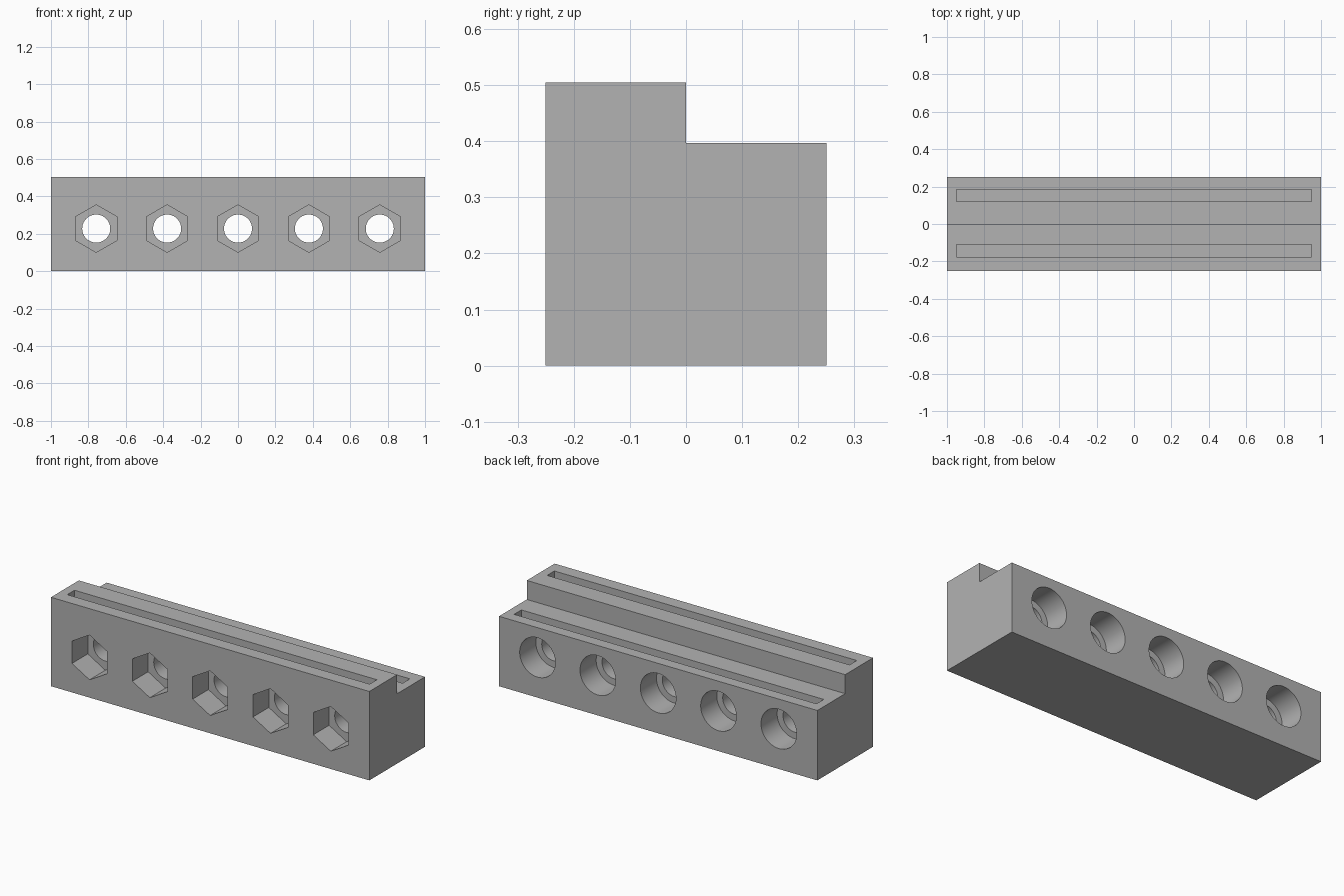
import bpy
import bmesh
from math import sin, cos, pi, radians
from mathutils import Vector

if "Cube" in bpy.data.objects:
    bpy.data.objects.remove(bpy.data.objects["Cube"], do_unlink=True)

# Plain grey material
grey = bpy.data.materials.new("plain grey")
grey.use_nodes = True
colour = (0.448, 0.448, 0.448, 1)
grey.diffuse_color = colour
grey.node_tree.nodes["Principled BSDF"].inputs["Base Color"].default_value = colour


def prism(name, outline, direction):
    """Extrude a closed outline of 3D points along a direction."""
    bm = bmesh.new()
    face = bm.faces.new([bm.verts.new(p) for p in outline])
    result = bmesh.ops.extrude_face_region(bm, geom=[face])
    moved = [v for v in result["geom"] if isinstance(v, bmesh.types.BMVert)]
    bmesh.ops.translate(bm, verts=moved, vec=Vector(direction))
    if not face.is_valid or len(bm.faces) < len(outline) + 2:
        bm.faces.new(bm.verts[:len(outline)])
    bmesh.ops.recalc_face_normals(bm, faces=bm.faces)
    mesh = bpy.data.meshes.new(name)
    bm.to_mesh(mesh)
    bm.free()
    mesh.materials.append(grey)
    obj = bpy.data.objects.new(name, mesh)
    bpy.context.collection.objects.link(obj)
    return obj


def bore(name, x, radius, sides, y0, y1):
    """Cutter along y with a corner pointing straight up."""
    ring = [(x + radius * sin(2 * pi * i / sides), y0,
             HOLE_Z + radius * cos(2 * pi * i / sides)) for i in range(sides)]
    return prism(name, ring, (0, y1 - y0, 0))


def cut(target, cutter):
    cutter.hide_render = True
    mod = target.modifiers.new("cut", "BOOLEAN")
    mod.operation = "DIFFERENCE"
    mod.solver = "EXACT"
    mod.object = cutter
    bpy.context.view_layer.objects.active = target
    bpy.ops.object.modifier_apply(modifier=mod.name)
    bpy.data.objects.remove(cutter, do_unlink=True)


HOLE_Z, SPACING = 0.228, 0.379
DEPTH, BACK, HIGH, LOW = 0.25, 0.25, 0.505, 0.397

# Stepped block: tall front half, lower rear half
section = [(-DEPTH, 0), (BACK, 0), (BACK, LOW), (0, LOW), (0, HIGH), (-DEPTH, HIGH)]
block = prism("stepped_block", [(-1, y, z) for y, z in section], (2, 0, 0))

# Five bolt holes: hex nut pocket in front, round head pocket behind
for i in range(-2, 3):
    x = i * SPACING
    cut(block, bore("nut_pocket", x, 0.127, 6, -0.3, -0.108))
    cut(block, bore("head_pocket", x, 0.112, 48, 0.105, 0.3))
    cut(block, bore("bolt_hole", x, 0.075, 48, -0.2, 0.2))

# Long narrow slots in both top faces
for y, top in ((-0.143, HIGH), (0.153, LOW)):
    w, length, floor = 0.0325, 0.95, top - 0.05
    outline = [(-length, y - w, floor), (length, y - w, floor),
               (length, y + w, floor), (-length, y + w, floor)]
    cut(block, prism("top_slot", outline, (0, 0, 0.1)))

# Smooth bores, sharp edges elsewhere
bpy.ops.object.select_all(action="DESELECT")
block.select_set(True)
bpy.context.view_layer.objects.active = block
bpy.ops.object.shade_smooth_by_angle(angle=radians(30))
